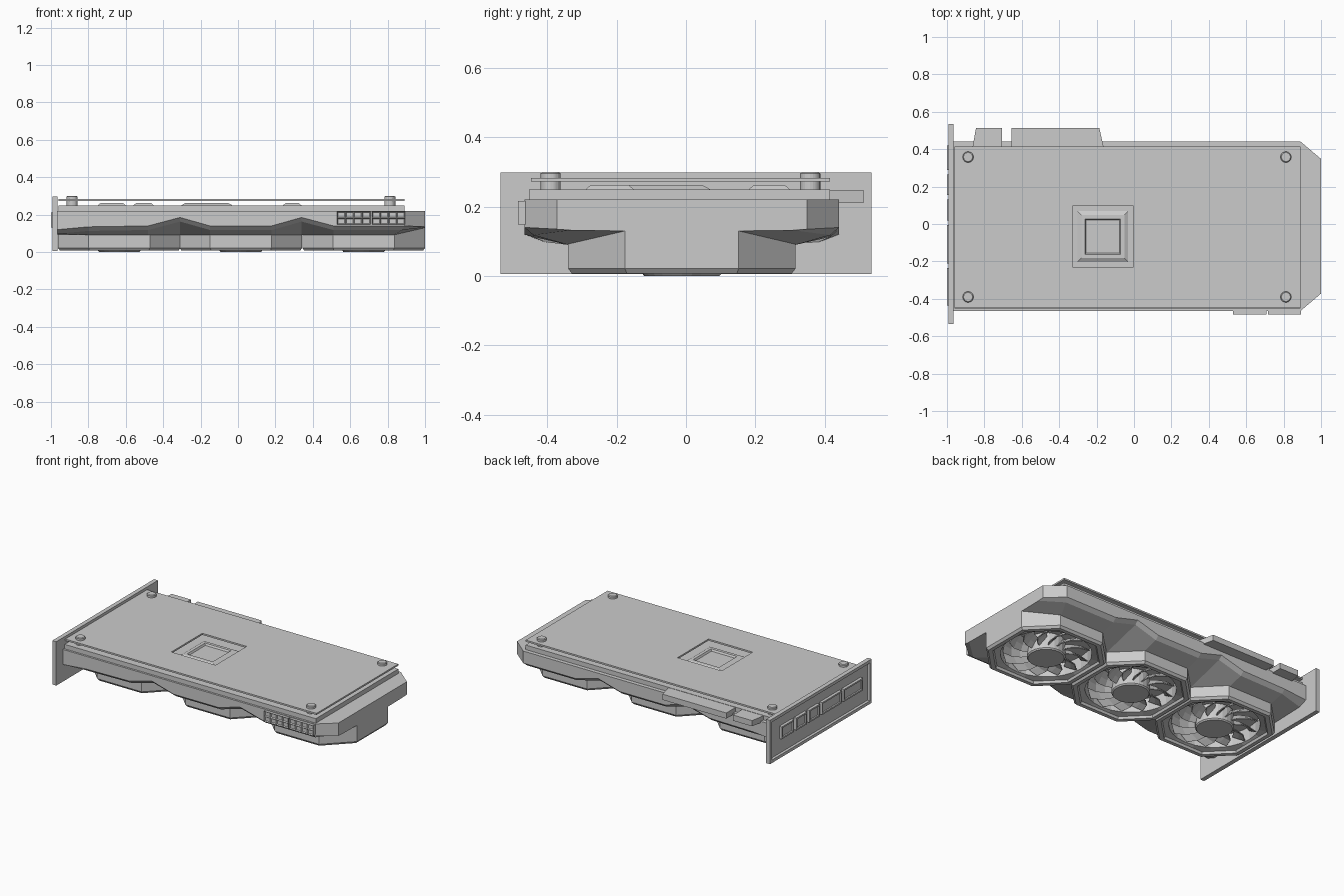
import bpy, bmesh
from math import sin, cos, pi, atan2
from mathutils import Vector

if "Cube" in bpy.data.objects:
    bpy.data.objects.remove(bpy.data.objects["Cube"])


def finish(name, bm):
    bmesh.ops.recalc_face_normals(bm, faces=bm.faces[:])
    me = bpy.data.meshes.new(name)
    bm.to_mesh(me)
    bm.free()
    ob = bpy.data.objects.new(name, me)
    bpy.context.collection.objects.link(ob)
    return ob


def loft(name, rings, cap_start=True, cap_end=True, wrap=False):
    """Join matching closed rings of points with quads."""
    bm = bmesh.new()
    vs = [[bm.verts.new(p) for p in r] for r in rings]
    n = len(vs[0])
    pairs = list(zip(vs, vs[1:])) + ([(vs[-1], vs[0])] if wrap else [])
    for a, b in pairs:
        for i in range(n):
            j = (i + 1) % n
            bm.faces.new((a[i], a[j], b[j], b[i]))
    if cap_start and not wrap:
        bm.faces.new(vs[0])
    if cap_end and not wrap:
        bm.faces.new(vs[-1])
    return finish(name, bm)


def rect(x0, x1, y0, y1, z):
    return [(x0, y0, z), (x1, y0, z), (x1, y1, z), (x0, y1, z)]


def box(name, x0, x1, y0, y1, z0, z1):
    return loft(name, [rect(x0, x1, y0, y1, z0), rect(x0, x1, y0, y1, z1)])


def prism(name, pts, z0, z1):
    return loft(name, [[(x, y, z) for x, y in pts] for z in (z0, z1)])


def circle(cx, cy, r, z, n=24):
    return [(cx + r * cos(2 * pi * i / n), cy + r * sin(2 * pi * i / n), z) for i in range(n)]


def yz_rect(x, y0, y1, z0, z1):
    return [(x, y0, z0), (x, y1, z0), (x, y1, z1), (x, y0, z1)]


CY = -0.012
FANS = (-0.635, 0.015, 0.672)

# Shroud: paired outer edge and inner housing outline, front side (x, y, z)
outer = [(-.965, -.453, .12), (-.8, -.453, .135), (-.48, -.453, .14), (-.31, -.453, .185),
         (-.15, -.453, .14), (.18, -.453, .14), (.34, -.453, .185), (.51, -.453, .14),
         (.89, -.453, .14), (1, -.36, .135)]
inner = [(-.963, -.164), (-.8, -.328), (-.48, -.328), (-.31, -.164), (-.15, -.328),
         (.18, -.328), (.34, -.164), (.51, -.328), (.83, -.328), (1, -.164)]
top_r, out_r, mid_r, in_r = [], [], [], []
for (x, y, z), (ix, iy) in zip(outer, inner):
    zi = .13 if ix == 1 else .09
    top_r.append((x, y, .22))
    out_r.append((x, y, z))
    t = .2 if ix not in (-.31, .34) else .08
    mid_r.append((x + (ix - x) * t, y + (iy - y) * t, z - (.022 if x < 1 else .003)))
    in_r.append((ix, iy, zi))


def both(r):
    return [(x, y + CY, z) for x, y, z in r] + [(x, -y + CY, z) for x, y, z in reversed(r)]


loft("shroud", [both(r) for r in (top_r, out_r, mid_r, in_r)], cap_end=False)

# Octagonal fan housings with round ducts
H, Q = .328, .164
corners = [(H, -Q), (H, Q), (Q, H), (-Q, H), (-H, Q), (-H, -Q), (-Q, -H), (Q, -H)]
octagon = []
for i, a in enumerate(corners):
    b = corners[(i + 1) % 8]
    octagon += [Vector(a).lerp(Vector(b), k / 4) for k in range(4)]


def oct_ring(cx, s, z):
    return [(cx + p.x * s, CY + p.y * s, z) for p in octagon]


def duct_ring(cx, r, z):
    return [(cx + r * cos(atan2(p.y, p.x)), CY + r * sin(atan2(p.y, p.x)), z) for p in octagon]


for k, cx in enumerate(FANS):
    loft(f"fan_housing_{k}", [oct_ring(cx, 1, .14), oct_ring(cx, 1, .022), oct_ring(cx, .965, .007),
                              oct_ring(cx, .89, .007), oct_ring(cx, .87, .022),
                              duct_ring(cx, .272, .03), duct_ring(cx, .272, .115)], cap_start=False)

    # Fan hub
    loft(f"fan_hub_{k}", [circle(cx, CY, .115, .11), circle(cx, CY, .115, .008),
                          circle(cx, CY, .108, 0)])

    # Swept, pitched blades
    bm = bmesh.new()
    for b in range(13):
        rows = []
        for i in range(4):
            u = i / 3
            r = .105 + .155 * u
            a = 2 * pi * b / 13 + .35 * u * u
            w = .40 - .06 * u
            rows.append([bm.verts.new((cx + r * cos(a + w * s), CY + r * sin(a + w * s), .028 + .055 * s))
                         for s in (0, .5, 1)])
        for p, q in zip(rows, rows[1:]):
            for j in range(2):
                bm.faces.new((p[j], p[j + 1], q[j + 1], q[j]))
    blades = finish(f"fan_blades_{k}", bm)
    mod = blades.modifiers.new("thickness", 'SOLIDIFY')
    mod.thickness = .006
    mod.offset = 0

# Circuit board and edge connector tabs
box("circuit_board", -.96, .89, -.452, .415, .215, .25)
prism("edge_tab_small", [(-.865, .40), (-.705, .40), (-.705, .512), (-.845, .512)], .21, .248)
prism("edge_tab_large", [(-.655, .40), (-.16, .40), (-.185, .512), (-.655, .512)], .21, .248)

# Chips under the backplate
for i, (x0, x1, y0, y1) in enumerate([(-.75, -.6, .18, .3), (-.56, -.45, -.29, -.15),
                                      (.24, .34, -.29, -.15)]):
    loft(f"chip_{i}", [rect(x0, x1, y0, y1, .249), rect(x0 + .015, x1 - .015, y0 + .015, y1 - .015, .262)])


def square(h, z, cx=-.167, cy=-.067):
    return rect(cx - h, cx + h, cy - h, cy + h, z)


# Backplate with square window and the bracket frame seen through it
loft("backplate", [rect(-.96, .89, -.446, .415, .272), rect(-.96, .89, -.446, .415, .283),
                   square(.163, .283), square(.163, .272)], wrap=True)
loft("cooler_retention_frame", [square(.138, .249), square(.115, .262), square(.095, .262),
                                square(.088, .249)], wrap=True)

# Corner screws
for i, (x, y) in enumerate([(x, y) for x in (-.887, .812) for y in (-.39, .358)]):
    loft(f"screw_{i}", [circle(x, y, .029, .249), circle(x, y, .029, .296), circle(x, y, .024, .3)])

# Mounting bracket with raised rim
bx0, bx1 = -.993, -.964
loft("mounting_bracket", [yz_rect(bx1, -.535, .535, .006, .298), yz_rect(bx0, -.535, .535, .006, .298),
                          yz_rect(bx0, -.515, .515, .026, .278), yz_rect(bx0 + .012, -.51, .51, .031, .273)])

# Display ports: raised frames with recessed sockets
for i, (y0, y1) in enumerate([(.29, .42), (.155, .265), (.02, .13), (-.21, -.005), (-.435, -.235)]):
    z0, z1, e = .13, .212, .01
    loft(f"display_port_{i}", [yz_rect(-.97, y0, y1, z0, z1), yz_rect(-1, y0, y1, z0, z1),
                               yz_rect(-1, y0 + e, y1 - e, z0 + e, z1 - e),
                               yz_rect(-.99, y0 + e, y1 - e, z0 + e, z1 - e)])

# Power sockets: 4 x 2 grid of recessed pin holes
for k, (x0, x1) in enumerate([(.53, .708), (.716, .893)]):
    box(f"power_socket_{k}", x0, x1, -.475, -.44, .148, .216)
    bm = bmesh.new()
    g = [[bm.verts.new((x0 + (x1 - x0) * i / 4, -.484, .148 + .034 * j)) for j in range(3)] for i in range(5)]
    cells = [bm.faces.new((g[i][j], g[i + 1][j], g[i + 1][j + 1], g[i][j + 1]))
             for i in range(4) for j in range(2)]
    rim = [e for e in bm.edges if e.is_boundary]
    ext = bmesh.ops.extrude_edge_only(bm, edges=rim)
    for v in [v for v in ext['geom'] if isinstance(v, bmesh.types.BMVert)]:
        v.co.y = -.46
    bmesh.ops.inset_individual(bm, faces=cells, thickness=.007)
    for f in cells:
        for v in f.verts:
            v.co.y = -.477
    finish(f"power_pins_{k}", bm)
